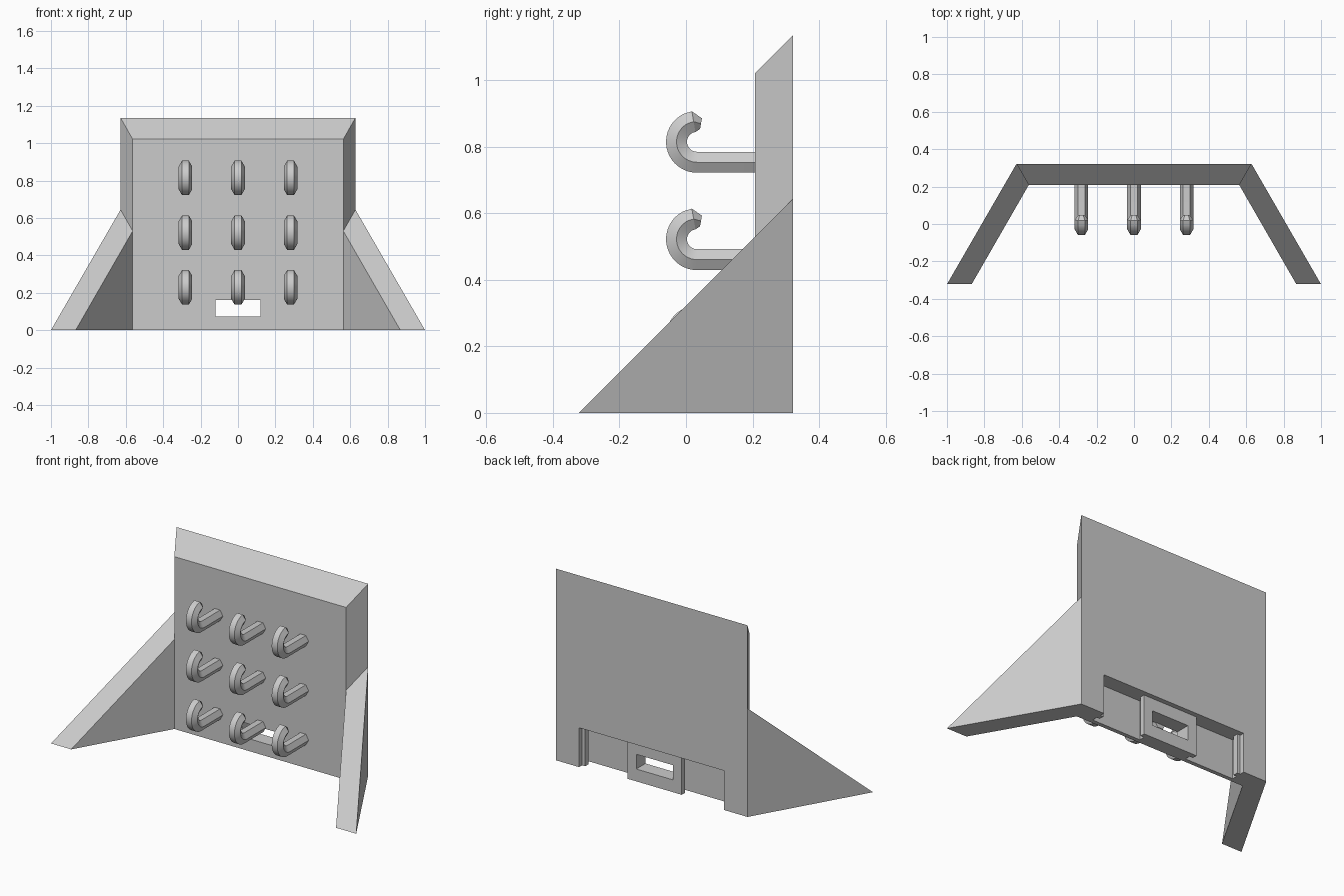
import bpy
import bmesh
import math
from mathutils import Vector

cube = bpy.data.objects.get("Cube")
if cube:
    bpy.data.objects.remove(cube, do_unlink=True)

grey = bpy.data.materials.new("light grey plastic")
grey.use_nodes = True
colour = (0.6, 0.6, 0.6, 1)
grey.diffuse_color = colour
grey.node_tree.nodes["Principled BSDF"].inputs["Base Color"].default_value = colour


def finish(bm, name):
    bmesh.ops.remove_doubles(bm, verts=bm.verts[:], dist=0.0005)
    bmesh.ops.recalc_face_normals(bm, faces=bm.faces[:])
    mesh = bpy.data.meshes.new(name)
    bm.to_mesh(mesh)
    bm.free()
    mesh.materials.append(grey)
    obj = bpy.data.objects.new(name, mesh)
    bpy.context.collection.objects.link(obj)
    return obj


def prism(name, plan, bottom, top):
    """Upright prism over a plan outline; top(y) gives the height."""
    bm = bmesh.new()
    low = [bm.verts.new((x, y, bottom)) for x, y in plan]
    high = [bm.verts.new((x, y, top(y))) for x, y in plan]
    bm.faces.new(low)
    bm.faces.new(high)
    n = len(plan)
    for i in range(n):
        j = (i + 1) % n
        bm.faces.new((low[i], low[j], high[j], high[i]))
    return finish(bm, name)


def mirrored(half):
    return half + [(-x, y) for x, y in reversed(half)]


def cut(target, cutter):
    cutter.hide_render = True
    mod = target.modifiers.new("cut", 'BOOLEAN')
    mod.operation = 'DIFFERENCE'
    mod.solver = 'EXACT'
    mod.object = cutter
    bpy.context.view_layer.objects.active = target
    bpy.ops.object.modifier_apply(modifier=mod.name)
    bpy.data.objects.remove(cutter, do_unlink=True)


BACK, FRONT = 0.322, 0.208
OUTER, INNER = 0.628, 0.563

# Back plate with sloping top edge
plate = prism("back_plate", mirrored([(OUTER, BACK), (INNER, FRONT)]),
              0, lambda y: 1.135 - (BACK - y))

# Mounting recess in the back: end ribs and an undercut centre block
lip, neck, floor = BACK - 0.028, BACK - 0.057, BACK - 0.09
slot = [(0.475, BACK + 0.05), (0.475, lip), (0.455, lip), (0.455, neck),
        (0.475, neck), (0.475, floor), (0.155, floor), (0.155, neck),
        (0.178, neck), (0.178, lip)]
cut(plate, prism("recess_cutter", mirrored(slot), -0.1, lambda y: 0.233))

# Window through the centre block
cut(plate, prism("window_cutter", mirrored([(0.12, 0.5), (0.12, 0)]),
                 0.073, lambda y: 0.16))

# Sloping side wings
for side, s in (("left", 1), ("right", -1)):
    plan = [(OUTER, BACK), (INNER, FRONT), (0.868, -BACK), (1, -BACK)]
    prism(side + "_wing", [(s * x, y) for x, y in plan],
          0, lambda y: y + BACK)


def hook(name, x, z):
    """Hexagonal rod swept along a straight shank, a curl and a blunt tip."""
    radius, bend, cy = 0.0363, 0.0615, 0.033
    stations = [(FRONT + 0.004, 0, 0, 1)]
    steps = 20
    for i in range(steps + 1):
        a = math.radians(155) * i / steps
        stations.append((cy - bend * math.sin(a), bend - bend * math.cos(a), a, 1))
    stations.append((0.023, 0.122, math.radians(170), 1))
    stations.append((0.045, 0.116, math.radians(190), 0.52))
    bm = bmesh.new()
    rings = []
    for y, h, a, size in stations:
        up = Vector((0, math.sin(a), math.cos(a)))
        ring = []
        for k in range(6):
            t = math.radians(60 * k)
            p = Vector((x, y, z + h)) + up * (radius * size * math.sin(t))
            p.x += radius * size * math.cos(t)
            ring.append(bm.verts.new(p))
        rings.append(ring)
    for r, q in zip(rings, rings[1:]):
        for k in range(6):
            m = (k + 1) % 6
            bm.faces.new((r[k], r[m], q[m], q[k]))
    bm.faces.new(rings[0])
    bm.faces.new(rings[-1])
    obj = finish(bm, name)
    bpy.ops.object.select_all(action='DESELECT')
    obj.select_set(True)
    bpy.context.view_layer.objects.active = obj
    bpy.ops.object.shade_smooth_by_angle(angle=math.radians(15))


# Three rows of three hooks
for row, row_name in enumerate(("lower", "middle", "upper")):
    for col, col_name in ((-1, "right"), (0, "centre"), (1, "left")):
        hook(row_name + "_" + col_name + "_hook", col * 0.281, 0.168 + row * 0.2925)
